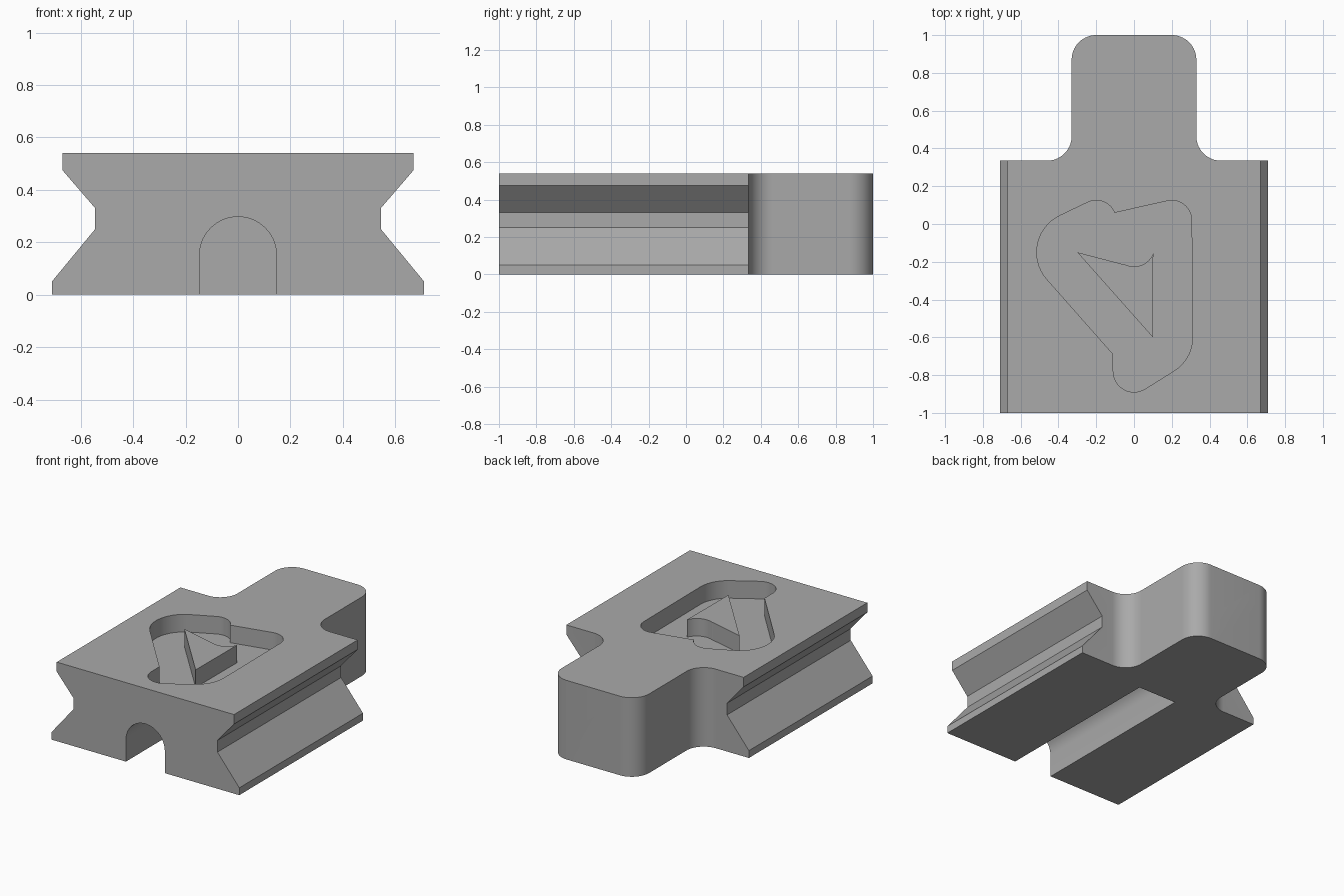
import bpy, bmesh
from math import cos, sin, radians
from mathutils import Vector

if "Cube" in bpy.data.objects:
    bpy.data.objects.remove(bpy.data.objects["Cube"], do_unlink=True)

HEIGHT = 0.54
POCKET_DEPTH = 0.12

grey = bpy.data.materials.new("plain grey")
grey.use_nodes = True
colour = (0.4, 0.4, 0.4, 1)
grey.diffuse_color = colour
grey.node_tree.nodes["Principled BSDF"].inputs["Base Color"].default_value = colour


def arc(cx, cy, r, start, end, steps=14):
    """Points along a circular arc, angles in degrees."""
    angles = [radians(start + (end - start) * i / steps) for i in range(steps + 1)]
    return [(cx + r * cos(a), cy + r * sin(a)) for a in angles]


def mirrored(half):
    """Close a right-hand outline with its mirror image."""
    return half + [(-x, y) for x, y in reversed(half)]


def prism(name, outline, lo, hi, along_y=False):
    """Extrude a closed outline along z, or along y for a front profile."""
    bm = bmesh.new()
    place = (lambda u, v: (u, lo, v)) if along_y else (lambda u, v: (u, v, lo))
    face = bm.faces.new([bm.verts.new(place(u, v)) for u, v in outline])
    moved = bmesh.ops.extrude_face_region(bm, geom=[face])["geom"]
    shift = Vector((0, hi - lo, 0)) if along_y else Vector((0, 0, hi - lo))
    bmesh.ops.translate(bm, vec=shift, verts=[g for g in moved if isinstance(g, bmesh.types.BMVert)])
    bmesh.ops.recalc_face_normals(bm, faces=bm.faces)
    mesh = bpy.data.meshes.new(name)
    bm.to_mesh(mesh)
    bm.free()
    mesh.materials.append(grey)
    obj = bpy.data.objects.new(name, mesh)
    bpy.context.collection.objects.link(obj)
    return obj


def combine(target, tool, operation):
    """Apply a boolean and remove the tool."""
    mod = target.modifiers.new(operation, "BOOLEAN")
    mod.operation, mod.object, mod.solver = operation, tool, "EXACT"
    bpy.context.view_layer.objects.active = target
    bpy.ops.object.modifier_apply(modifier=mod.name)
    bpy.data.objects.remove(tool, do_unlink=True)


# Block with grooved flanks
flank = [(0.71, 0), (0.71, 0.05), (0.545, 0.25), (0.545, 0.33), (0.67, 0.475), (0.67, HEIGHT)]
block = prism("slider_block", mirrored(flank), -1, 1, along_y=True)

# Plan outline with a rounded rear tab
plan = [(0.8, -1.1), (0.8, 0.335)] + arc(0.46, 0.465, 0.13, 270, 180) + arc(0.2, 0.87, 0.13, 0, 90)
combine(block, prism("plan_limit", mirrored(plan), -0.1, HEIGHT + 0.1), "INTERSECT")

# Arched channel underneath, open at the front
arch = [(0.147, -0.1)] + arc(0, 0.15, 0.147, 0, 180, 28) + [(-0.147, -0.1)]
combine(block, prism("channel_cutter", arch, -1.1, 0.23, along_y=True), "DIFFERENCE")

# Guide-track pocket in the top
track = (arc(-0.3, -0.15, 0.215, 221, 115) + arc(-0.2, 0.02, 0.105, 115, 22)
         + arc(0.2, 0.02, 0.105, 104, 0) + arc(0.1, -0.6, 0.21, 0, -58)
         + arc(0, -0.78, 0.11, -58, -180) + [(-0.11, -0.69)])
combine(block, prism("pocket_cutter", track, HEIGHT - POCKET_DEPTH, HEIGHT + 0.1), "DIFFERENCE")

# Cam island standing in the pocket, flush with the top
island = [(-0.3, -0.15), (-0.05, -0.215)] + arc(0, -0.115, 0.11, 245, 338) + [(0.1, -0.6)]
cam = prism("cam_island", island, HEIGHT - POCKET_DEPTH - 0.02, HEIGHT)

for obj in (block, cam):
    bpy.ops.object.select_all(action="DESELECT")
    obj.select_set(True)
    bpy.context.view_layer.objects.active = obj
    bpy.ops.object.shade_smooth_by_angle(angle=radians(25))
